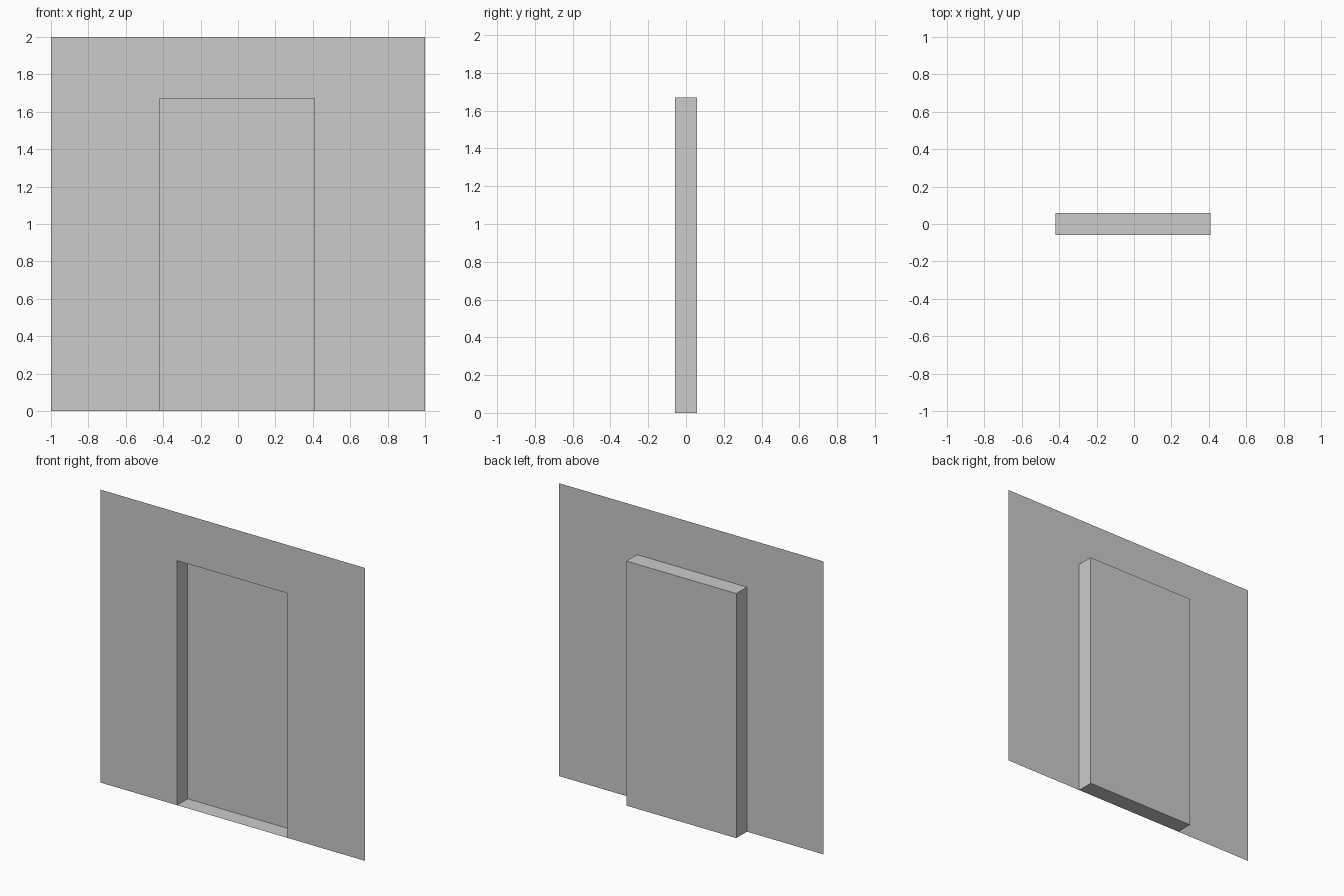
import bpy, bmesh

if "Cube" in bpy.data.objects:
    bpy.data.objects.remove(bpy.data.objects["Cube"])

HALF_W, HEIGHT = 1.0, 2.0
LEFT, RIGHT, TOP = -0.42, 0.41, 1.67   # door opening
DEPTH = 0.115
FRONT = -DEPTH / 2

bm = bmesh.new()

# Wall sheet around the opening, drawn in the front plane (facing -y)
wall = [(-HALF_W, 0), (LEFT, 0), (LEFT, TOP), (RIGHT, TOP), (RIGHT, 0),
        (HALF_W, 0), (HALF_W, HEIGHT), (-HALF_W, HEIGHT)]
verts = [bm.verts.new((x, FRONT, z)) for x, z in wall]
bm.faces.new(verts)

# Door panel fills the opening, then is pushed back to form jambs and sill
door = bm.faces.new([verts[1], verts[4], verts[3], verts[2]])
new = bmesh.ops.extrude_face_region(bm, geom=[door])["geom"]
bmesh.ops.translate(bm, vec=(0, DEPTH, 0),
                    verts=[g for g in new if isinstance(g, bmesh.types.BMVert)])
if door.is_valid and all(abs(v.co.y - FRONT) < 1e-5 for v in door.verts):
    bmesh.ops.delete(bm, geom=[door], context='FACES_ONLY')

mesh = bpy.data.meshes.new("wall_with_door_recess")
bm.to_mesh(mesh)
bm.free()
obj = bpy.data.objects.new("wall_with_door_recess", mesh)
bpy.context.collection.objects.link(obj)
